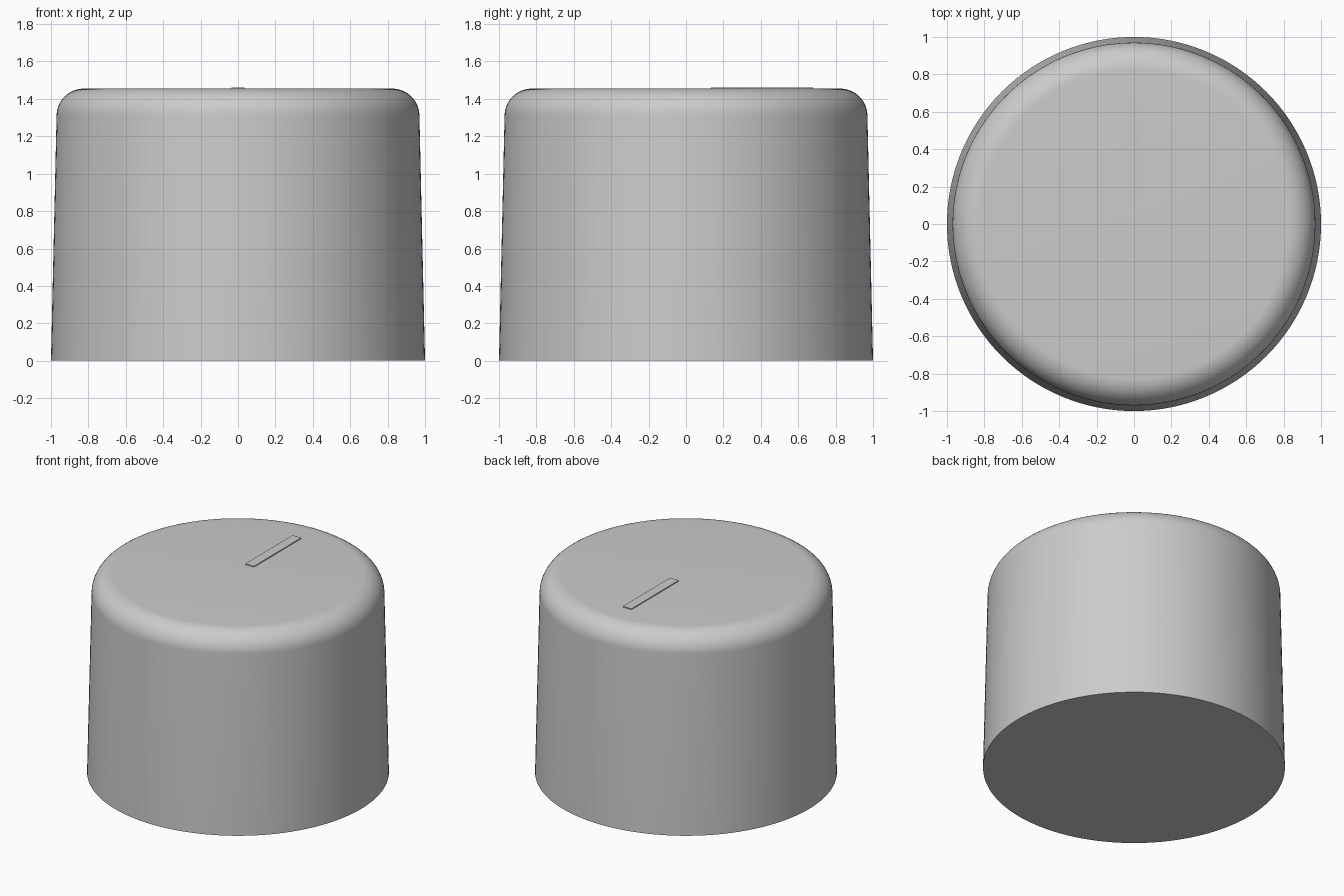
import bpy, bmesh
from math import sin, cos, pi, radians

cube = bpy.data.objects.get("Cube")
if cube:
    bpy.data.objects.remove(cube, do_unlink=True)

SEGMENTS = 128
TOP = 1.455
FILLET = 0.145
SHOULDER = 0.97

# One plain grey for the whole knob
grey = bpy.data.materials.new("plain grey")
grey.use_nodes = True
colour = (0.6, 0.6, 0.6, 1)
grey.diffuse_color = colour
grey.node_tree.nodes["Principled BSDF"].inputs["Base Color"].default_value = colour


def add_object(name, bm):
    bmesh.ops.recalc_face_normals(bm, faces=bm.faces)
    mesh = bpy.data.meshes.new(name)
    bm.to_mesh(mesh)
    bm.free()
    mesh.materials.append(grey)
    obj = bpy.data.objects.new(name, mesh)
    bpy.context.collection.objects.link(obj)
    return obj


# Knob body: tapered side with a rounded shoulder, closed top and bottom
profile = [(1, 0)]
for i in range(13):
    a = i / 12 * pi / 2
    profile.append((SHOULDER - FILLET * (1 - cos(a)), TOP - FILLET * (1 - sin(a))))

bm = bmesh.new()
rings = [[bm.verts.new((r * cos(2 * pi * k / SEGMENTS), r * sin(2 * pi * k / SEGMENTS), z))
          for k in range(SEGMENTS)] for r, z in profile]
for low, high in zip(rings, rings[1:]):
    for k in range(SEGMENTS):
        n = (k + 1) % SEGMENTS
        bm.faces.new((low[k], low[n], high[n], high[k]))
bm.faces.new(rings[0][::-1])
bm.faces.new(rings[-1])
body = add_object("knob_body", bm)
bpy.ops.object.select_all(action="DESELECT")
body.select_set(True)
bpy.context.view_layer.objects.active = body
bpy.ops.object.shade_smooth_by_angle(angle=radians(30))

# Raised pointer bar on the top, towards the back
bm = bmesh.new()
bmesh.ops.create_cube(bm, size=1)
bmesh.ops.scale(bm, vec=(0.07, 0.545, 0.02), verts=bm.verts)
bmesh.ops.translate(bm, vec=(0, 0.407, TOP - 0.003), verts=bm.verts)
add_object("pointer_bar", bm)
